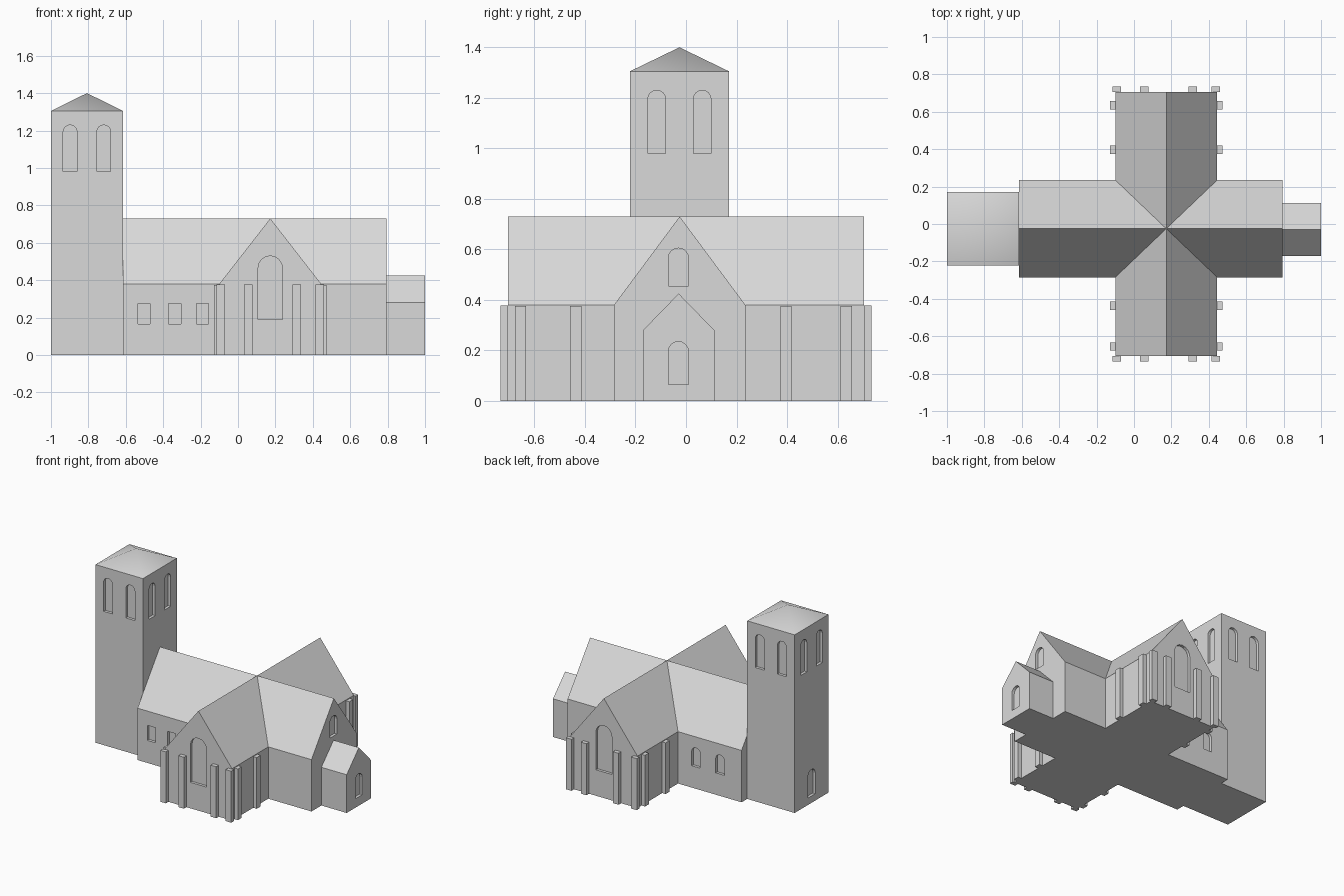
import bpy, bmesh, math
from mathutils import Vector

if "Cube" in bpy.data.objects:
    bpy.data.objects.remove(bpy.data.objects["Cube"])

stone = bpy.data.materials.new("pale_grey_stone")
stone.diffuse_color = (0.7, 0.7, 0.7, 1)
stone.use_nodes = True
stone.node_tree.nodes["Principled BSDF"].inputs["Base Color"].default_value = stone.diffuse_color


def make(name, bm):
    bmesh.ops.remove_doubles(bm, verts=bm.verts, dist=1e-5)
    bmesh.ops.recalc_face_normals(bm, faces=bm.faces)
    me = bpy.data.meshes.new(name)
    bm.to_mesh(me)
    bm.free()
    ob = bpy.data.objects.new(name, me)
    bpy.context.collection.objects.link(ob)
    me.materials.append(stone)
    return ob


def face(bm, *pts):
    return bm.faces.new([bm.verts.new(p) for p in pts])


def prism(bm, pts, vec):
    f = face(bm, *pts)
    r = bmesh.ops.extrude_face_region(bm, geom=[f], use_keep_orig=True)
    vs = [g for g in r["geom"] if isinstance(g, bmesh.types.BMVert)]
    bmesh.ops.translate(bm, verts=vs, vec=vec)


def box(bm, x0, x1, y0, y1, z0, z1):
    prism(bm, [(x0, y0, z0), (x1, y0, z0), (x1, y1, z0), (x0, y1, z0)], (0, 0, z1 - z0))


def window(bm, axis, wall, sign, c, z0, z1, w, arched=True, depth=0.02):
    """Cutter for a window recess in a wall facing sign * axis."""
    r = w / 2
    prof = [(c - r, z0), (c + r, z0)]
    if arched:
        prof += [(c + r * math.cos(math.pi * i / 8), z1 - r + r * math.sin(math.pi * i / 8))
                 for i in range(9)]
    else:
        prof += [(c + r, z1), (c - r, z1)]
    p = wall - sign * depth
    d = sign * (depth + 0.02)
    if axis == "x":
        prism(bm, [(p, u, z) for u, z in prof], (d, 0, 0))
    else:
        prism(bm, [(u, p, z) for u, z in prof], (0, d, 0))


def carve(ob, bm):
    cutter = make("window_cutter", bm)
    cutter.hide_render = True
    mod = ob.modifiers.new("windows", 'BOOLEAN')
    mod.operation = 'DIFFERENCE'
    mod.solver = 'EXACT'
    mod.object = cutter
    bpy.context.view_layer.objects.active = ob
    bpy.ops.object.modifier_apply(modifier=mod.name)
    bpy.data.objects.remove(cutter)


# Main cross-shaped hall: nave along x, transept along y
X0, X1, Y0, Y1 = -0.10, 0.445, -0.285, 0.235
W, E, S, N = -0.615, 0.795, -0.705, 0.705
EAVE, RIDGE = 0.38, 0.73
cx, cy = (X0 + X1) / 2, (Y0 + Y1) / 2
bm = bmesh.new()
arms = [((E, Y0), (E, Y1), (X1, Y0), (X1, Y1)),
        ((W, Y0), (W, Y1), (X0, Y0), (X0, Y1)),
        ((X0, S), (X1, S), (X0, Y0), (X1, Y0)),
        ((X0, N), (X1, N), (X0, Y1), (X1, Y1))]
for a, b, ia, ib in arms:
    top = ((a[0] + b[0]) / 2, (a[1] + b[1]) / 2, RIDGE)
    face(bm, (*a, 0), (*b, 0), (*b, EAVE), top, (*a, EAVE))
    face(bm, (*a, 0), (*b, 0), (*ib, 0), (*ia, 0))
    for o, i in ((a, ia), (b, ib)):
        face(bm, (*o, 0), (*i, 0), (*i, EAVE), (*o, EAVE))
        face(bm, (*o, EAVE), (*i, EAVE), (cx, cy, RIDGE), top)
face(bm, (X0, Y0, 0), (X1, Y0, 0), (X1, Y1, 0), (X0, Y1, 0))
hall = make("cross_hall", bm)

cut = bmesh.new()
window(cut, "y", S, -1, cx, 0.19, 0.53, 0.13)
window(cut, "y", N, 1, cx, 0.19, 0.53, 0.13)
window(cut, "x", E, 1, -0.03, 0.455, 0.605, 0.08)
for x in (-0.503, -0.338, -0.19):
    window(cut, "y", Y0, -1, x, 0.165, 0.275, 0.065, arched=False)
for x in (-0.44, -0.245):
    window(cut, "y", Y1, 1, x, 0.16, 0.30, 0.07)
carve(hall, cut)

# Low gabled porch at the east end
bm = bmesh.new()
prism(bm, [(E, -0.17, 0), (E, 0.112, 0), (E, 0.112, 0.28), (E, -0.029, 0.425),
           (E, -0.17, 0.28)], (1.0 - E, 0, 0))
porch = make("east_porch", bm)
cut = bmesh.new()
window(cut, "x", 1.0, 1, -0.03, 0.065, 0.235, 0.08)
carve(porch, cut)

# Bell tower
TX0, TX1, TY0, TY1, TZ = -1.0, W, -0.222, 0.17, 1.305
tx, ty = (TX0 + TX1) / 2, (TY0 + TY1) / 2
bm = bmesh.new()
box(bm, TX0, TX1, TY0, TY1, 0, TZ)
tower = make("bell_tower", bm)
cut = bmesh.new()
for o in (-0.09, 0.09):
    for wall, s in ((TY0, -1), (TY1, 1)):
        window(cut, "y", wall, s, tx + o, 0.98, 1.23, 0.074)
    for wall, s in ((TX0, -1), (TX1, 1)):
        window(cut, "x", wall, s, ty + o, 0.98, 1.23, 0.07)
window(cut, "x", TX0, -1, ty, 0.05, 0.245, 0.085)
carve(tower, cut)

# Low pyramid roof of the tower, smooth shaded
bm = bmesh.new()
ring = [(TX0, TY0, TZ), (TX1, TY0, TZ), (TX1, TY1, TZ), (TX0, TY1, TZ)]
for i in range(4):
    face(bm, ring[i], ring[(i + 1) % 4], (tx, ty, 1.4))
roof = make("tower_roof", bm)
for p in roof.data.polygons:
    p.use_smooth = True
    if p.normal.z < 0:
        p.flip()

# Buttresses around the transept arms
bm = bmesh.new()
for x in (-0.093, 0.054, 0.315, 0.437):
    box(bm, x - 0.0225, x + 0.0225, S - 0.03, S, 0, 0.377)
    box(bm, x - 0.0225, x + 0.0225, N, N + 0.03, 0, 0.377)
for y in (-0.655, -0.436, 0.396, 0.635):
    box(bm, X0 - 0.028, X0, y - 0.0225, y + 0.0225, 0, 0.375)
    box(bm, X1, X1 + 0.028, y - 0.0225, y + 0.0225, 0, 0.375)
make("buttresses", bm)
